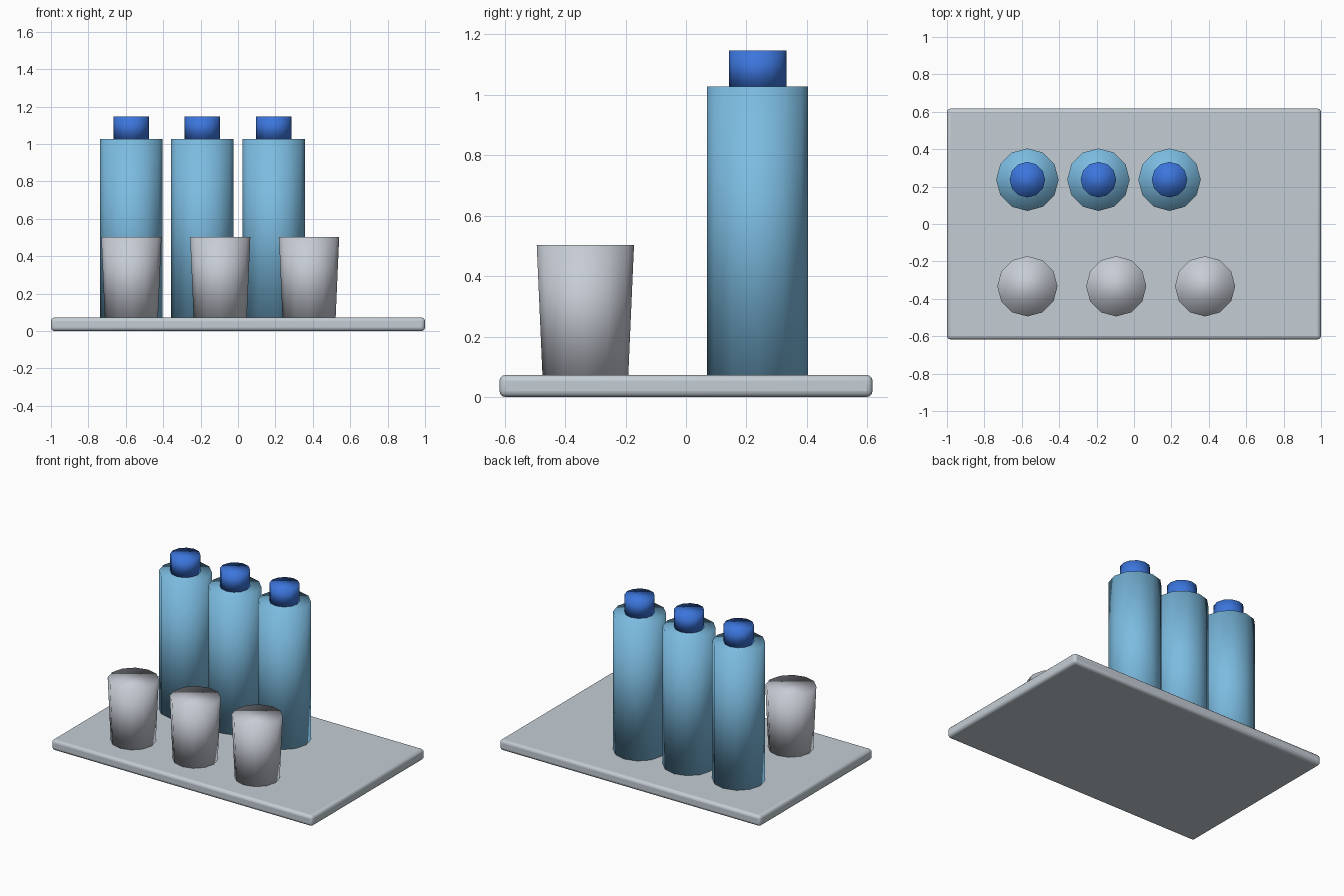
import bpy
import math

cube = bpy.data.objects.get("Cube")
if cube:
    bpy.data.objects.remove(cube, do_unlink=True)


def material(name, rgb):
    mat = bpy.data.materials.new(name)
    mat.use_nodes = True
    mat.diffuse_color = (*rgb, 1)
    mat.node_tree.nodes["Principled BSDF"].inputs["Base Color"].default_value = (*rgb, 1)
    return mat


tray_grey = material("tray grey", (0.55, 0.61, 0.66))
cup_grey = material("cup grey", (0.57, 0.60, 0.66))
bottle_blue = material("bottle blue", (0.20, 0.50, 0.75))
cap_blue = material("cap blue", (0.045, 0.18, 0.72))

SIDES = 12


def tapered(name, x, y, z0, z1, r0, r1, mat):
    """Closed, softly shaded round part from z0 to z1."""
    bpy.ops.mesh.primitive_cone_add(vertices=SIDES, radius1=r0, radius2=r1,
                                    depth=z1 - z0, location=(x, y, (z0 + z1) / 2))
    part = bpy.context.object
    part.name = name
    part.data.materials.append(mat)
    bpy.ops.object.shade_smooth()
    return part


# Tray with rounded edges
bpy.ops.mesh.primitive_cube_add(size=1, location=(0, 0, 0.0375))
tray = bpy.context.object
tray.name = "tray"
tray.scale = (2, 1.235, 0.073)
bpy.ops.object.transform_apply(location=False, rotation=False, scale=True)
tray.location.z = 0.0365
tray.data.materials.append(tray_grey)
bevel = tray.modifiers.new("rounded edges", "BEVEL")
bevel.width = 0.02
bevel.segments = 3
bpy.ops.object.shade_smooth_by_angle(angle=math.radians(40))

# Back row: bottles with caps
for i in range(3):
    x = -0.57 + 0.38 * i
    tapered(f"bottle_{i + 1}", x, 0.237, 0.07, 1.027, 0.167, 0.167, bottle_blue)
    tapered(f"bottle_cap_{i + 1}", x, 0.237, 1.027, 1.147, 0.095, 0.095, cap_blue)

# Front row: tapered cups
for i in range(3):
    x = -0.57 + 0.475 * i
    tapered(f"cup_{i + 1}", x, -0.333, 0.07, 0.503, 0.142, 0.161, cup_grey)
